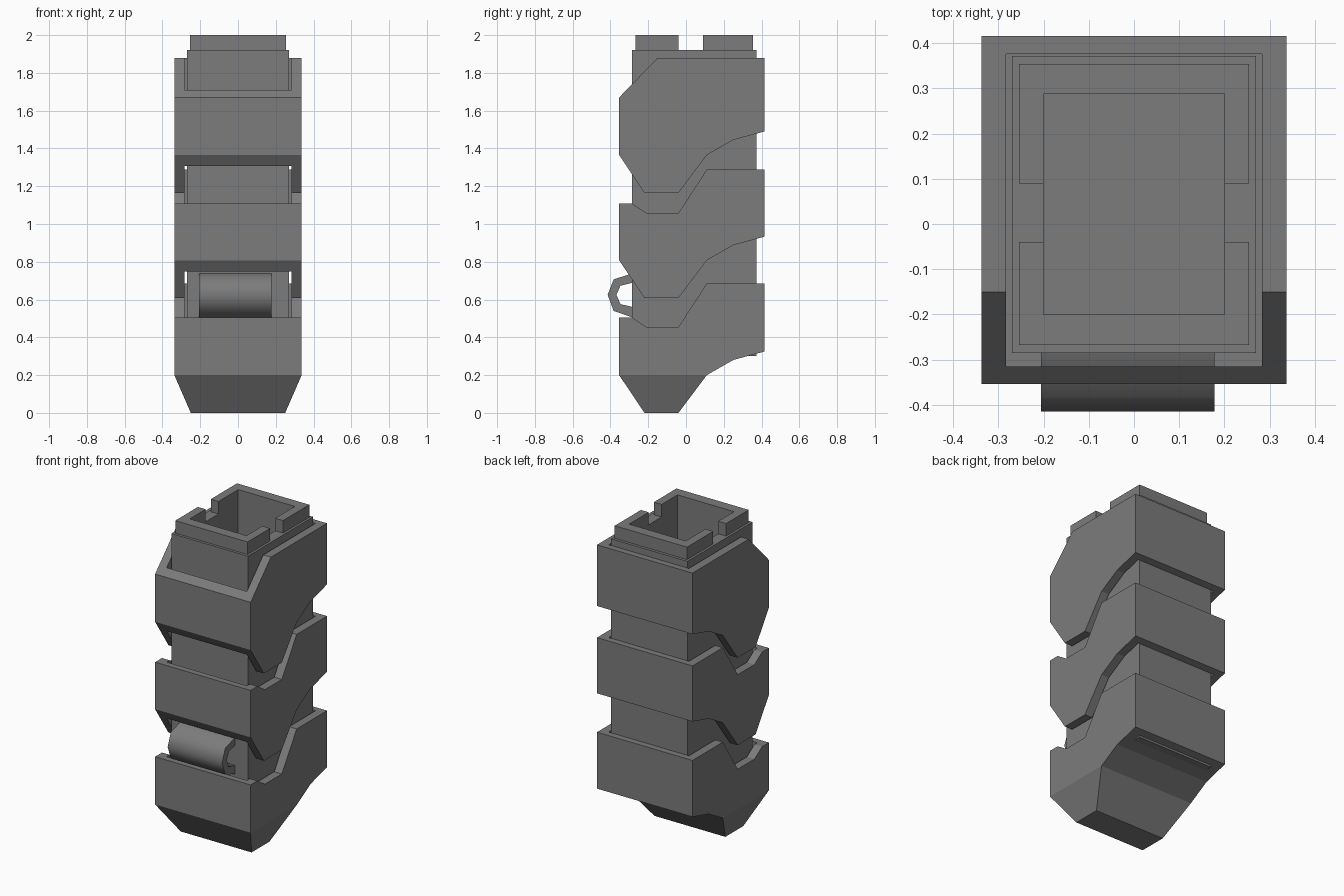
import bpy
import bmesh
import math

cube = bpy.data.objects.get("Cube")
if cube:
    bpy.data.objects.remove(cube, do_unlink=True)

grey = bpy.data.materials.new("mid_grey")
grey.use_nodes = True
grey.diffuse_color = (0.2, 0.2, 0.2, 1)
grey.node_tree.nodes["Principled BSDF"].inputs["Base Color"].default_value = (0.2, 0.2, 0.2, 1)


def prism(name, profile, x0, x1):
    """Extrude a (y, z) profile along x."""
    bm = bmesh.new()
    face = bm.faces.new([bm.verts.new((x0, y, z)) for y, z in profile])
    extruded = bmesh.ops.extrude_face_region(bm, geom=[face])["geom"]
    for v in extruded:
        if isinstance(v, bmesh.types.BMVert):
            v.co.x = x1
    bmesh.ops.recalc_face_normals(bm, faces=bm.faces)
    mesh = bpy.data.meshes.new(name)
    bm.to_mesh(mesh)
    bm.free()
    mesh.materials.append(grey)
    obj = bpy.data.objects.new(name, mesh)
    bpy.context.collection.objects.link(obj)
    return obj


def box(name, half_x, y0, y1, z0, z1):
    return prism(name, [(y0, z0), (y1, z0), (y1, z1), (y0, z1)], -half_x, half_x)


def cut(obj, cutter):
    """Subtract the cutter, apply, and throw the cutter away."""
    mod = obj.modifiers.new("cut", "BOOLEAN")
    mod.operation = "DIFFERENCE"
    mod.solver = "EXACT"
    mod.object = cutter
    bpy.context.view_layer.objects.active = obj
    bpy.ops.object.modifier_apply(modifier=mod.name)
    bpy.data.objects.remove(cutter, do_unlink=True)


# Outer shells: stepped underside, plain or notched top edge
W, FRONT, BACK = 0.337, -0.354, 0.416


def underside(z):
    return [(BACK, z + 0.325), (0.25, z + 0.28), (0.11, z + 0.2),
            (-0.04, z), (-0.22, z), (FRONT, z + 0.2)]


def notched_top(z):
    return [(FRONT, z + 0.05), (-0.285, z + 0.05), (-0.21, z),
            (-0.04, z), (0.11, z + 0.23), (BACK, z + 0.23)]


top_edge = [(FRONT, 1.67), (-0.15, 1.88), (BACK, 1.88)]
shells = [("upper_shell", top_edge, 1.165, 1.0),
          ("middle_shell", notched_top(1.058), 0.608, 0.5),
          ("lower_shell", notched_top(0.455), 0.0, 0.35)]

for name, upper, low, floor in shells:
    shell = prism(name, upper + underside(low), -W, W)
    if name == "lower_shell":
        # Taper the foot below the crease
        bm = bmesh.new()
        bm.from_mesh(shell.data)
        bmesh.ops.bisect_plane(bm, geom=bm.verts[:] + bm.edges[:] + bm.faces[:],
                               dist=0.0005, plane_co=(0, 0, 0.2), plane_no=(0, 0, 1))
        for v in bm.verts:
            if v.co.z < 0.05:
                v.co.x = math.copysign(0.25, v.co.x)
        bm.to_mesh(shell.data)
        bm.free()
    cut(shell, box("hollow", 0.283, -0.315, 0.376, floor, 2.2))

# Inner core with a deep well
core = box("inner_core", 0.27, -0.285, 0.372, 0.3, 1.92)
cut(core, box("well", 0.2, -0.2, 0.288, 0.4, 2.2))

# Raised rim, split by a slot on each side
rim = box("top_rim", 0.255, -0.268, 0.354, 1.91, 2.0)
cut(rim, box("well", 0.2, -0.2, 0.288, 1.8, 2.2))
cut(rim, box("slot", 0.4, -0.04, 0.09, 1.8, 2.2))

# Curved loop on the front
outer = [(-0.28, 0.74), (-0.383, 0.707), (-0.415, 0.625), (-0.383, 0.54), (-0.28, 0.504)]
inner = [(-0.28, 0.56), (-0.347, 0.576), (-0.368, 0.625), (-0.347, 0.673), (-0.28, 0.69)]
loop = prism("front_loop", outer + inner, -0.206, 0.178)
bpy.ops.object.select_all(action="DESELECT")
loop.select_set(True)
bpy.context.view_layer.objects.active = loop
bpy.ops.object.shade_smooth_by_angle(angle=math.radians(60))
